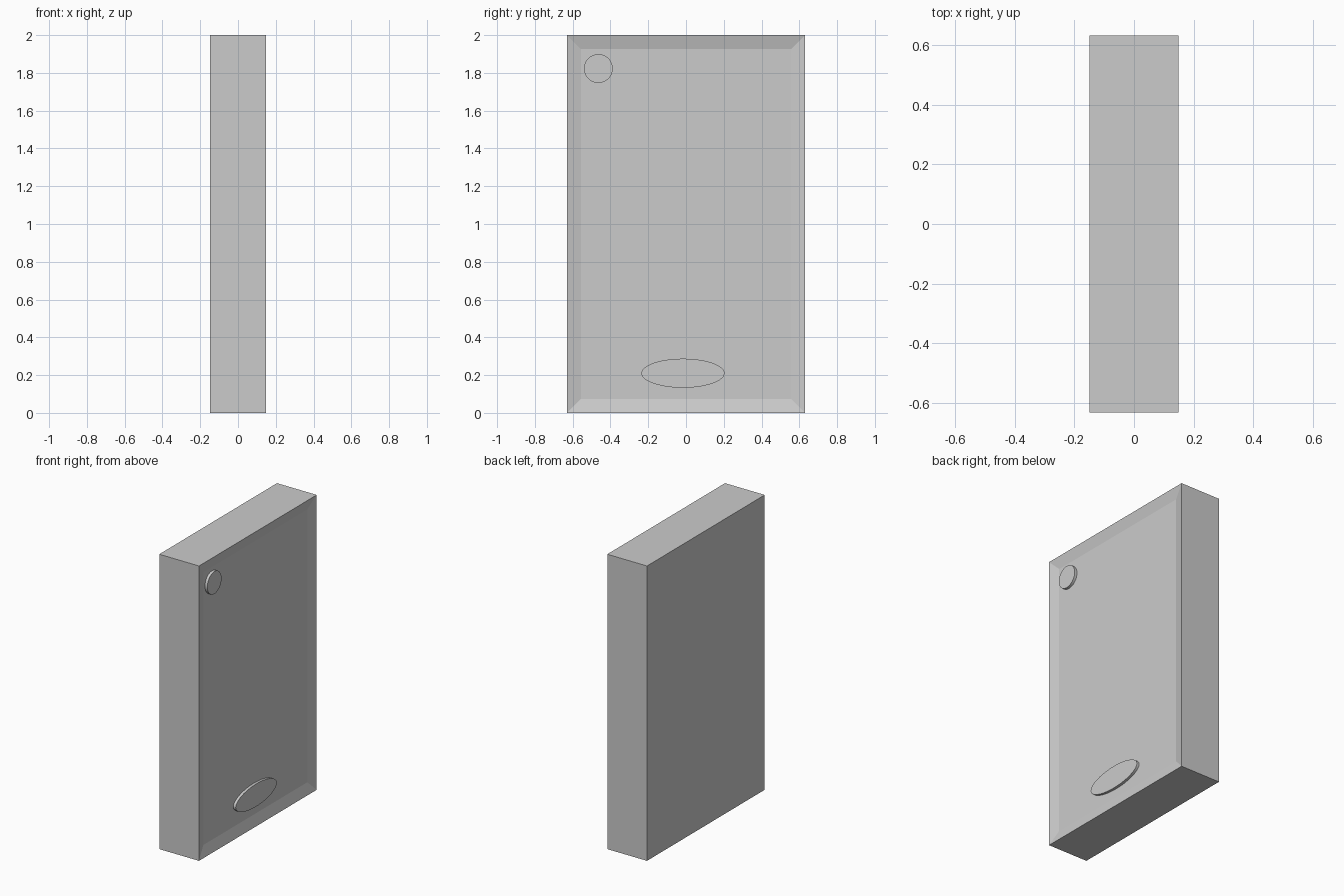
import bpy, bmesh
from mathutils import Matrix

if "Cube" in bpy.data.objects:
    bpy.data.objects.remove(bpy.data.objects["Cube"])

HX, HY, H = 0.149, 0.631, 2.0      # half thickness, half width, height
INSET, DEPTH = 0.105, 0.019        # sloped border of the screen


def finish(bm, name):
    mesh = bpy.data.meshes.new(name)
    bm.to_mesh(mesh)
    bm.free()
    obj = bpy.data.objects.new(name, mesh)
    bpy.context.collection.objects.link(obj)
    return obj


# Slab body with a shallow, sloped screen recess on the +x side
bm = bmesh.new()
bmesh.ops.create_cube(bm, size=1, matrix=Matrix.Translation((0, 0, H / 2))
                      @ Matrix.Diagonal((2 * HX, 2 * HY, H, 1)))
bm.normal_update()
screen = max(bm.faces, key=lambda f: f.normal.x)
bmesh.ops.inset_individual(bm, faces=[screen], thickness=INSET, depth=-DEPTH)
finish(bm, "slab_body")


# Raised round parts, standing on the screen and flush with the rim
def button(name, y, z, ry, rz):
    back, face = HX - DEPTH - 0.01, HX - 0.001
    bm = bmesh.new()
    bmesh.ops.create_cone(bm, cap_ends=True, segments=48, radius1=1, radius2=1, depth=1,
                          matrix=Matrix.Translation(((back + face) / 2, y, z))
                          @ Matrix.Diagonal((face - back, ry, rz, 1))
                          @ Matrix.Rotation(1.5707963, 4, 'Y'))
    obj = finish(bm, name)
    for p in obj.data.polygons:
        p.use_smooth = abs(p.normal.x) < 0.5
    obj.data.set_sharp_from_angle(angle=0.6)


button("camera_lens", -0.464, 1.823, 0.076, 0.076)
button("home_button", -0.016, 0.21, 0.22, 0.077)
